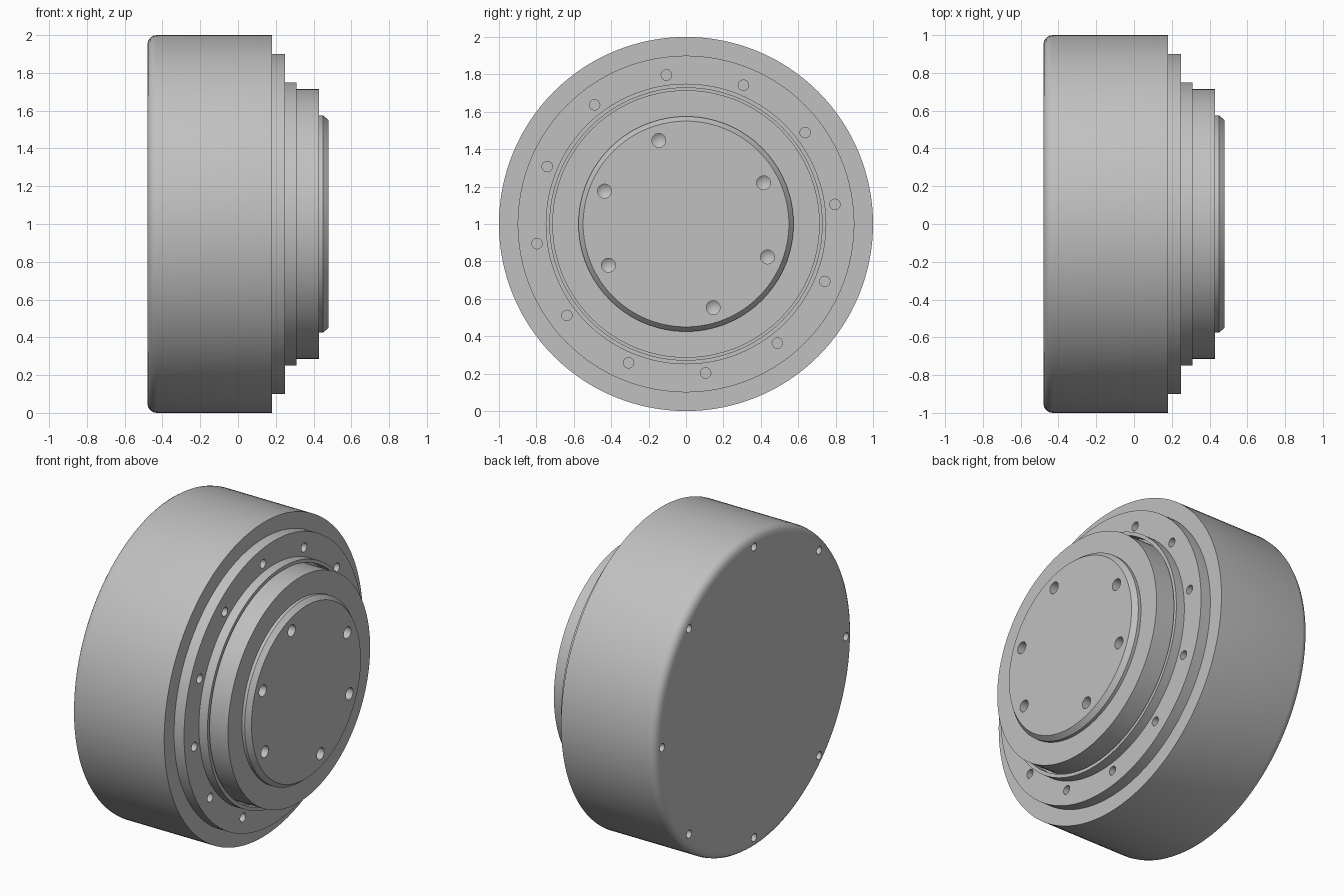
import bpy, bmesh, math
from mathutils import Matrix, Vector

cube = bpy.data.objects.get("Cube")
if cube:
    bpy.data.objects.remove(cube, do_unlink=True)

metal = bpy.data.materials.new("machined grey metal")
metal.use_nodes = True
GREY = (0.53, 0.53, 0.53, 1)
metal.diffuse_color = GREY
metal.node_tree.nodes["Principled BSDF"].inputs["Base Color"].default_value = GREY


def turned(name, profile, steps=128, closed=False):
    """Revolve (x, radius) points around the part's x axis."""
    bm = bmesh.new()
    verts = [bm.verts.new((x, 0, r)) for x, r in profile]
    edges = [bm.edges.new(pair) for pair in zip(verts, verts[1:])]
    if closed:
        edges.append(bm.edges.new((verts[-1], verts[0])))
    bmesh.ops.spin(bm, geom=verts + edges, cent=(0, 0, 0), axis=(1, 0, 0),
                   angle=math.tau, steps=steps, use_duplicate=False)
    bmesh.ops.remove_doubles(bm, verts=bm.verts[:], dist=1e-5)
    bmesh.ops.recalc_face_normals(bm, faces=bm.faces[:])
    mesh = bpy.data.meshes.new(name)
    bm.to_mesh(mesh)
    bm.free()
    mesh.materials.append(metal)
    obj = bpy.data.objects.new(name, mesh)
    bpy.context.collection.objects.link(obj)
    obj.location.z = 1
    return obj


def activate(obj):
    bpy.ops.object.select_all(action='DESELECT')
    obj.select_set(True)
    bpy.context.view_layer.objects.active = obj


def drill(obj, face_x, inward, ring, angles, radius, depth, tip=0.0):
    """Cut a ring of round holes; tip adds a conical bottom."""
    end = face_x + inward * depth
    profile = [(face_x - inward * 0.02, 0), (face_x - inward * 0.02, radius),
               (end, radius), (end + inward * tip, 0)]
    cutter = turned("hole_cutter", profile, steps=24)
    cutter.hide_render = True
    bm = bmesh.new()
    for a in angles:
        start = len(bm.verts)
        bm.from_mesh(cutter.data)
        bm.verts.ensure_lookup_table()
        offset = Vector((0, math.cos(a), math.sin(a))) * ring
        bmesh.ops.transform(bm, matrix=Matrix.Translation(offset), verts=bm.verts[start:])
    bm.to_mesh(cutter.data)
    bm.free()
    mod = obj.modifiers.new("holes", 'BOOLEAN')
    mod.operation = 'DIFFERENCE'
    mod.solver = 'EXACT'
    mod.object = cutter
    bpy.context.view_layer.update()
    activate(obj)
    bpy.ops.object.modifier_apply(modifier=mod.name)
    bpy.data.objects.remove(cutter, do_unlink=True)


# Main drum with a rounded rear rim
fillet = [(-0.43 - 0.05 * math.cos(t), 0.95 + 0.05 * math.sin(t))
          for t in (math.pi / 8 * i for i in range(5))]
housing = turned("housing", [(-0.48, 0)] + fillet + [(0.18, 1), (0.18, 0)])
drill(housing, -0.48, 1, 0.925, [math.tau * i / 8 for i in range(8)], 0.025, 0.08)

# Flange with twelve mounting holes
flange = turned("flange", [(0.1, 0), (0.1, 0.9), (0.25, 0.9), (0.25, 0)])
drill(flange, 0.25, -1, 0.803, [math.radians(7.5 + 30 * i) for i in range(12)], 0.028, 0.065)

# Seal ring, separated from the hub by a narrow groove
seal = turned("seal_ring", [(0.2, 0.728), (0.2, 0.75), (0.31, 0.75), (0.31, 0.728)], closed=True)

# Output hub with its raised, bevelled cap
hub = turned("output_hub", [(0.2, 0), (0.2, 0.715), (0.43, 0.715), (0.43, 0.575),
                            (0.45, 0.575), (0.48, 0.55), (0.48, 0)])
bolt_angles = [math.radians(base + step) for base in (-22, 158) for step in (-50, 0, 50)]
drill(hub, 0.48, -1, 0.47, bolt_angles, 0.037, 0.07, tip=0.025)

# Smooth round walls, flat end faces
for part in (housing, flange, seal, hub):
    activate(part)
    bpy.ops.object.shade_smooth_by_angle(angle=math.radians(30))
    for poly in part.data.polygons:
        if abs(poly.normal.x) > 0.999:
            poly.use_smooth = False
